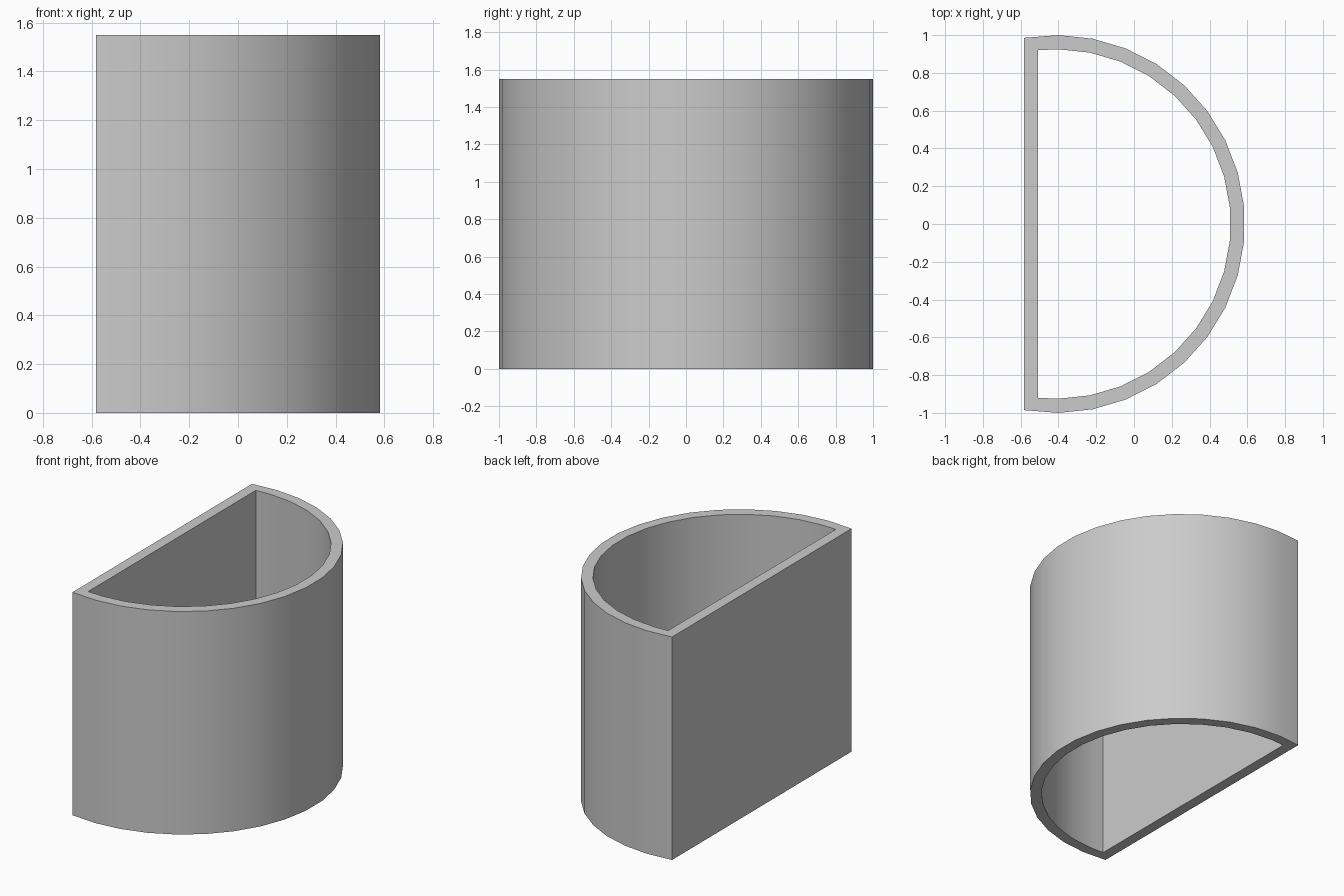
import bpy, bmesh, math

if "Cube" in bpy.data.objects:
    bpy.data.objects.remove(bpy.data.objects["Cube"])

R, WALL, HEIGHT = 1.0, 0.075, 1.55
CX, SEG, HALF = -0.413, 19, math.radians(99.75)
X_BACK = CX + R * math.cos(HALF)


def d_profile(radius, x_flat):
    # arc with a flat chord closing it at x_flat
    pts = []
    for i in range(SEG + 1):
        a = -HALF + 2 * HALF * i / SEG
        pts.append([CX + radius * math.cos(a), radius * math.sin(a)])
    y = math.sqrt(radius ** 2 - (x_flat - CX) ** 2)
    pts[0], pts[-1] = [x_flat, -y], [x_flat, y]
    return pts


bm = bmesh.new()


def ring(pts, z):
    return [bm.verts.new((x, y, z)) for x, y in pts]


outer = d_profile(R, X_BACK)
inner = d_profile(R - WALL, X_BACK + WALL)

# outer wall, top rim, inner wall, bottom rim
loops = [ring(outer, 0), ring(outer, HEIGHT), ring(inner, HEIGHT), ring(inner, 0)]
n = SEG + 1
for k in range(4):
    a, b = loops[k], loops[(k + 1) % 4]
    for i in range(n):
        j = (i + 1) % n
        bm.faces.new((a[i], a[j], b[j], b[i]))
bmesh.ops.recalc_face_normals(bm, faces=bm.faces[:])

mesh = bpy.data.meshes.new("half_round_sleeve")
bm.to_mesh(mesh)
bm.free()
sleeve = bpy.data.objects.new("half_round_sleeve", mesh)
bpy.context.collection.objects.link(sleeve)

# smooth curved walls, sharp corners and rims
bpy.context.view_layer.objects.active = sleeve
sleeve.select_set(True)
bpy.ops.object.shade_smooth_by_angle(angle=math.radians(30))
